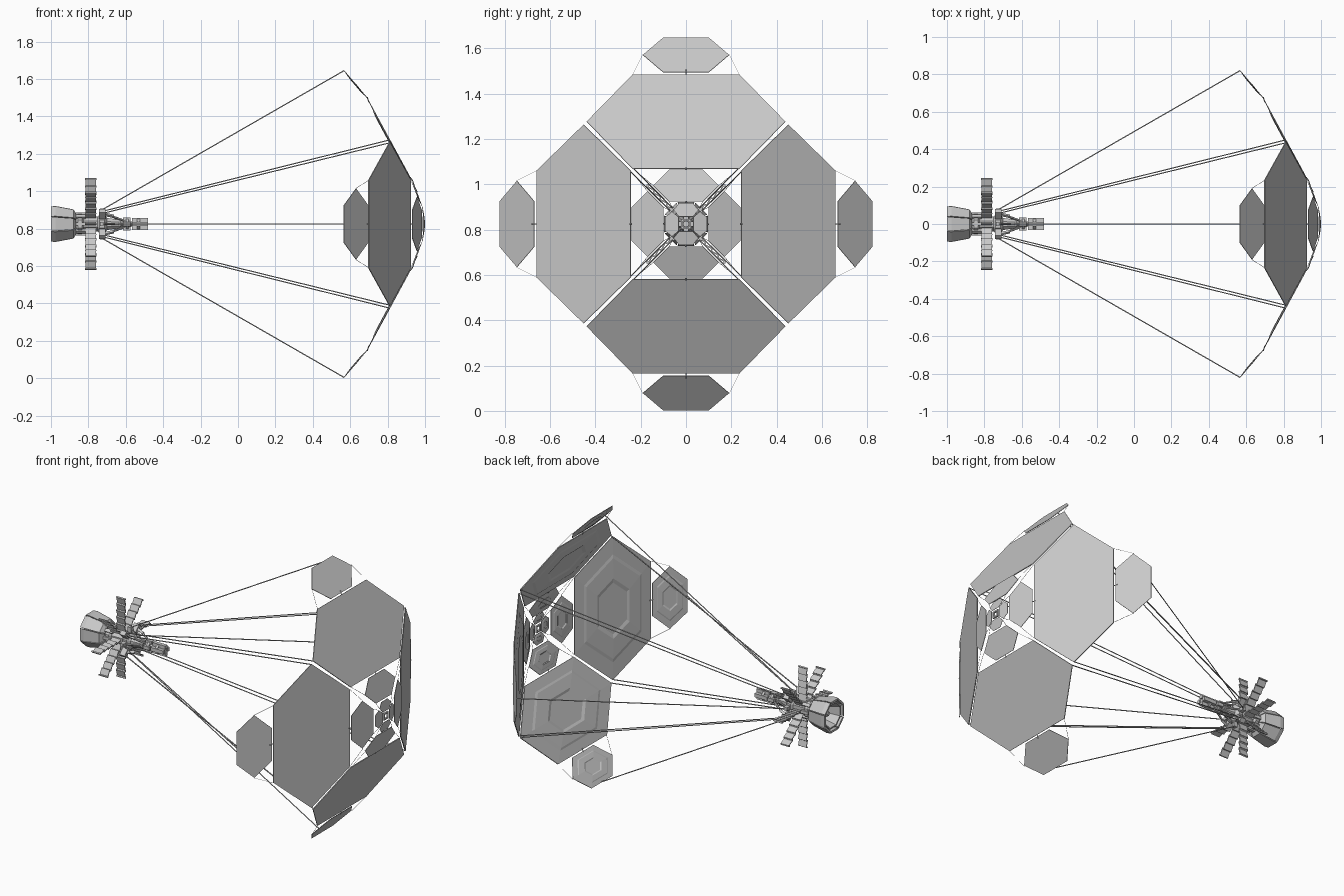
import bpy, bmesh, math
from mathutils import Matrix, Vector

cube = bpy.data.objects.get("Cube")
if cube:
    bpy.data.objects.remove(cube, do_unlink=True)

CENTRE = 0.825                      # height of the long axis
QUARTERS = [i * math.pi / 2 for i in range(4)]
DIAGONALS = [a + math.pi / 4 for a in QUARTERS]
EIGHTHS = QUARTERS + DIAGONALS

grey = bpy.data.materials.new("light_grey")
grey.use_nodes = True
colour = (0.58, 0.58, 0.58, 1)
grey.diffuse_color = colour
grey.node_tree.nodes["Principled BSDF"].inputs["Base Color"].default_value = colour


def part(name, build, angles=(0,)):
    """Build geometry once per angle around the long axis (local z is radial)."""
    bm = bmesh.new()
    for a in angles:
        piece = bmesh.new()
        build(piece)
        piece.transform(Matrix.Translation((0, 0, CENTRE)) @ Matrix.Rotation(a, 4, 'X'))
        tmp = bpy.data.meshes.new("piece")
        piece.to_mesh(tmp)
        piece.free()
        bm.from_mesh(tmp)
        bpy.data.meshes.remove(tmp)
    bmesh.ops.recalc_face_normals(bm, faces=bm.faces)
    mesh = bpy.data.meshes.new(name)
    bm.to_mesh(mesh)
    bm.free()
    mesh.materials.append(grey)
    obj = bpy.data.objects.new(name, mesh)
    bpy.context.collection.objects.link(obj)
    return obj


def loft(bm, loops, caps=True, closed=False):
    rings = [[bm.verts.new(p) for p in loop] for loop in loops]
    pairs = list(zip(rings, rings[1:]))
    if closed:
        pairs.append((rings[-1], rings[0]))
    n = len(rings[0])
    for r, s in pairs:
        for i in range(n):
            j = (i + 1) % n
            bm.faces.new((r[i], r[j], s[j], s[i]))
    if caps and not closed:
        bm.faces.new(rings[0])
        bm.faces.new(rings[-1])


def box(bm, centre, size, tilt=0):
    m = Matrix.Translation(centre) @ Matrix.Rotation(tilt, 4, 'Y') @ Matrix.Diagonal((*size, 1))
    bmesh.ops.create_cube(bm, size=1, matrix=m)


def rod(bm, a, b, radius, sides=6):
    a, b = Vector(a), Vector(b)
    d = b - a
    m = Matrix.Translation((a + b) / 2) @ d.to_track_quat('Z', 'Y').to_matrix().to_4x4()
    bmesh.ops.create_cone(bm, cap_ends=True, segments=sides, radius1=radius,
                          radius2=radius, depth=d.length, matrix=m)


def turned(bm, profile, sides=8, closed=False):
    """Faceted solid around the long axis from (x, radius) pairs."""
    loops = []
    for x, r in profile:
        loops.append([(x, r * math.sin(t), r * math.cos(t))
                      for t in ((i + 0.5) * math.tau / sides for i in range(sides))])
    loft(bm, loops, closed=closed)


# Mirror petals: flat outside, stepped and cupped inside
def petal(r0, x0, r1, x1, mid, end, depth):
    def build(bm):
        inner, outer = Vector((x0, 0, r0)), Vector((x1, 0, r1))
        centre, half = (inner + outer) / 2, (outer - inner) / 2
        side = Vector((0, 1, 0))
        normal = side.cross(half).normalized()
        if normal.x < 0:
            normal = -normal
        outline = [(-1, -end), (-1, end), (0, mid), (1, end), (1, -end), (0, -mid)]

        def loop(scale, drop):
            return [centre + (half * u + side * v) * scale - normal * drop for u, v in outline]
        loft(bm, [loop(1, 0), loop(1, depth * 0.4), loop(0.75, depth * 0.55),
                  loop(0.7, depth * 0.8), loop(0.42, depth), loop(0.36, depth * 0.6)])
    return build


part("large_sail_petals", petal(0.245, 0.925, 0.66, 0.70, 0.438, 0.235, 0.012), QUARTERS)
part("outer_sail_petals", petal(0.67, 0.697, 0.823, 0.567, 0.19, 0.10, 0.008), QUARTERS)
part("inner_sail_petals", petal(0.10, 0.983, 0.24, 0.933, 0.145, 0.075, 0.008), QUARTERS)
part("centre_sail_petals", petal(0.032, 0.998, 0.092, 0.987, 0.055, 0.03, 0.004), QUARTERS)
part("centre_ring", lambda bm: turned(
    bm, [(0.99, 0.03), (1.0, 0.03), (1.0, 0.018), (0.99, 0.018)], 4, True))


# Fine tension wires that link neighbouring petals
def wires(bm):
    for s in (-1, 1):
        rod(bm, (0.63, s * 0.19, 0.75), (0.70, s * 0.235, 0.66), 0.001, 4)
        rod(bm, (0.96, s * 0.145, 0.17), (0.925, s * 0.235, 0.245), 0.001, 4)
        rod(bm, (0.99, s * 0.055, 0.062), (0.983, s * 0.075, 0.10), 0.001, 4)
    for r0, x0, r1, x1 in ((0.65, 0.70, 0.68, 0.69), (0.235, 0.93, 0.25, 0.92)):
        rod(bm, (x0, 0, r0), (x1, 0, r1), 0.003, 4)


part("tension_wires", wires, QUARTERS)


# Long rigging from the craft to the sail
def corner_cables(bm):
    for s in (-1, 1):
        rod(bm, (-0.72, s * 0.008, 0.09), (0.812, s * 0.011, 0.625), 0.003)


part("corner_cables", corner_cables, DIAGONALS)
part("outer_cables", lambda bm: rod(bm, (-0.72, 0, 0.08), (0.567, 0, 0.82), 0.003), QUARTERS)


# Pleated radiator blades
def blade(bm):
    count, start, step = 5, 0.04, 0.04
    for i in range(count):
        z = start + i * step
        front = [(-0.815, 0.004, z), (-0.76, 0.004, z),
                 (-0.76, -0.008, z + step), (-0.815, -0.008, z + step)]
        back = [(x, y + 0.006, zz) for x, y, zz in front]
        loft(bm, [front, back])
        rod(bm, (-0.818, 0, z + step), (-0.757, 0, z + step), 0.005, 4)


part("radiator_blades", blade, EIGHTHS)


# Engine shroud plates around an open octagonal throat
def plate(bm):
    def section(x, r, w):
        return [(x, -w, r), (x, w, r), (x, w * 0.85, r - 0.012), (x, -w * 0.85, r - 0.012)]
    loft(bm, [section(-1.0, 0.094, 0.036), section(-0.975, 0.096, 0.037),
              section(-0.88, 0.078, 0.030), section(-0.865, 0.055, 0.020)])


part("engine_plates", plate, EIGHTHS)
part("engine_throat", lambda bm: turned(
    bm, [(-0.99, 0.080), (-0.90, 0.066), (-0.87, 0.055), (-0.87, 0.03),
         (-0.90, 0.045), (-0.99, 0.072)], closed=True))
part("engine_core", lambda bm: turned(
    bm, [(-0.96, 0.012), (-0.93, 0.03), (-0.86, 0.035)]))

# Central hull
part("hull", lambda bm: turned(
    bm, [(-0.87, 0.045), (-0.855, 0.058), (-0.835, 0.058), (-0.825, 0.044), (-0.75, 0.044),
         (-0.74, 0.056), (-0.715, 0.056), (-0.70, 0.035), (-0.64, 0.025)]))
part("hull_ribs", lambda bm: box(bm, (-0.84, 0, 0.054), (0.05, 0.018, 0.014)), EIGHTHS)


# Cable anchors with braces running forward to the boom
def anchor(bm):
    box(bm, (-0.725, 0, 0.075), (0.035, 0.026, 0.05))
    box(bm, (-0.69, 0, 0.066), (0.05, 0.012, 0.014), 0.3)
    rod(bm, (-0.71, 0, 0.078), (-0.61, 0, 0.025), 0.006)


part("diagonal_anchors", anchor, DIAGONALS)
part("side_anchors", lambda bm: (
    box(bm, (-0.725, 0, 0.064), (0.025, 0.02, 0.036)),
    rod(bm, (-0.72, 0, 0.06), (-0.63, 0, 0.02), 0.005)), QUARTERS)

# Forward boom with instrument boxes
part("boom", lambda bm: turned(bm, [(-0.66, 0.018), (-0.49, 0.014)]))
part("boom_collars", lambda bm: [
    turned(bm, [(x, 0.028), (x + 0.015, 0.028)]) for x in (-0.64, -0.60, -0.54)])
part("instrument_boxes", lambda bm: (
    box(bm, (-0.525, 0, 0.022), (0.085, 0.022, 0.02)),
    box(bm, (-0.595, 0, 0.026), (0.04, 0.02, 0.018))), QUARTERS)
